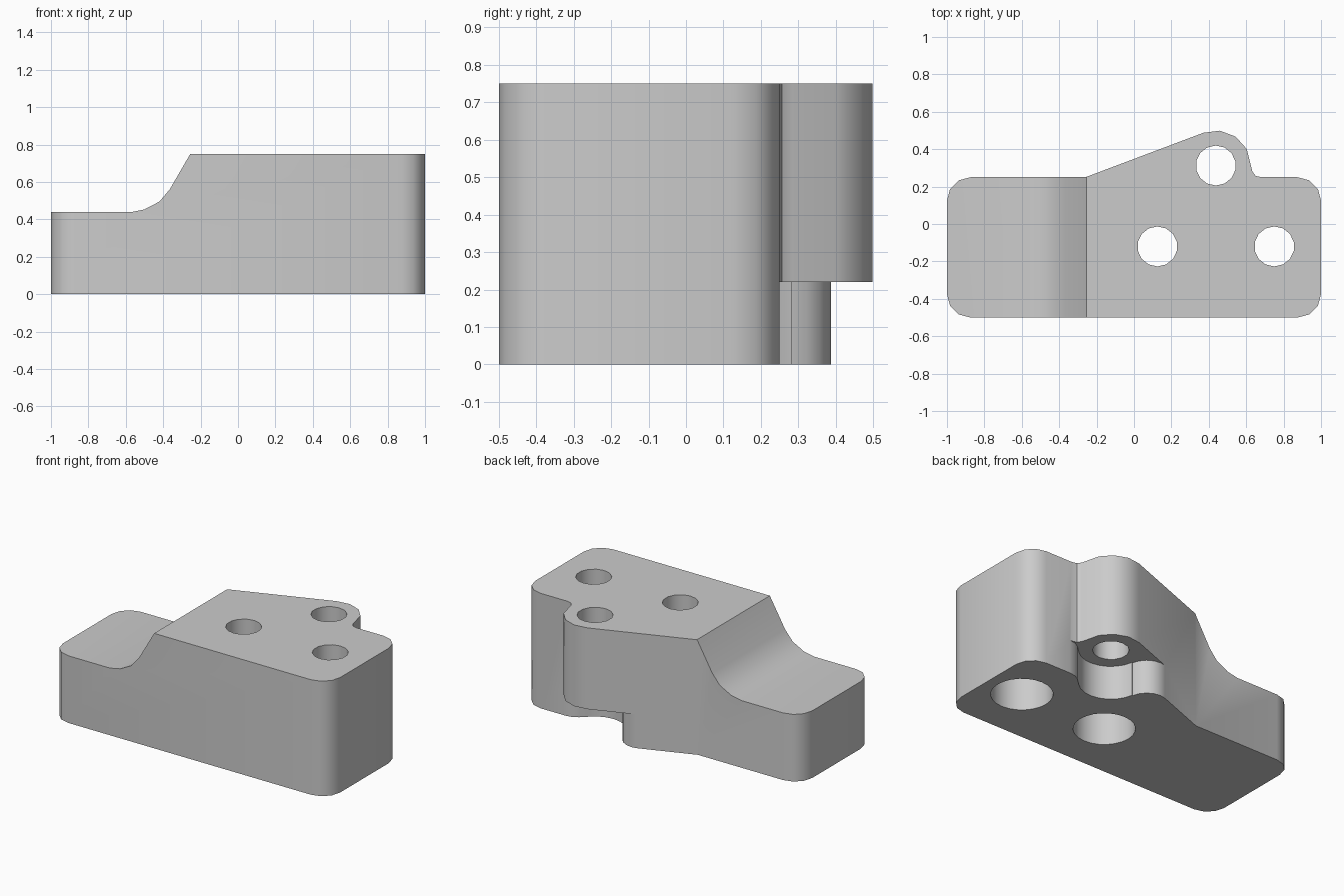
import bpy
import bmesh
from math import sin, cos, radians

cube = bpy.data.objects.get("Cube")
if cube:
    bpy.data.objects.remove(cube, do_unlink=True)

grey = bpy.data.materials.new("plain_grey")
grey.use_nodes = True
colour = (0.6, 0.6, 0.6, 1)
grey.diffuse_color = colour
grey.node_tree.nodes["Principled BSDF"].inputs["Base Color"].default_value = colour


def arc(cx, cy, r, start, end, steps):
    """Points along an arc, angles in degrees."""
    angles = [radians(start + (end - start) * i / steps) for i in range(steps + 1)]
    return [(cx + r * cos(a), cy + r * sin(a)) for a in angles]


def prism(name, points, low, high, along_y=False):
    """Extrude a closed outline along z, or along y for an x-z outline."""
    place = (lambda a, b, d: (a, d, b)) if along_y else (lambda a, b, d: (a, b, d))
    bm = bmesh.new()
    face = bm.faces.new([bm.verts.new(place(a, b, low)) for a, b in points])
    new = bmesh.ops.extrude_face_region(bm, geom=[face])["geom"]
    shift = (0, high - low, 0) if along_y else (0, 0, high - low)
    bmesh.ops.translate(bm, vec=shift, verts=[v for v in new if isinstance(v, bmesh.types.BMVert)])
    bmesh.ops.recalc_face_normals(bm, faces=bm.faces)
    mesh = bpy.data.meshes.new(name)
    bm.to_mesh(mesh)
    bm.free()
    mesh.materials.append(grey)
    obj = bpy.data.objects.new(name, mesh)
    bpy.context.collection.objects.link(obj)
    return obj


# Block outline with rounded corners and the ear bulging from the back
R = 0.125
EAR = (0.4375, 0.3125)
EAR_R = 0.1875
outline = arc(-1 + R, -0.5 + R, R, 180, 270, 3)
outline += arc(1 - R, -0.5 + R, R, 270, 360, 3)
outline += arc(1 - R, 0.25 - R, R, 0, 90, 3)
outline += [(0.685, 0.25), (0.65, 0.257), (0.632, 0.283)]
outline += arc(*EAR, EAR_R, 28, 111, 3)
outline += [(-0.26, 0.25)]
outline += arc(-1 + R, 0.25 - R, R, 90, 180, 3)
block = prism("mounting_block", outline, 0, 0.75)

# Curved step down to the low end
step = [(-1.2, 0.9), (-1.2, 0.438), (-0.575, 0.438), (-0.5, 0.453),
        (-0.42, 0.495), (-0.365, 0.56), (-0.255, 0.75), (-0.168, 0.9)]
cutters = [prism("step_cutter", step, -0.8, 0.8, along_y=True)]

# Relief under the ear: rounded shoulder, then a scoop around the hole
relief = [(0, 0.36)]
relief += arc(0.124, 0.262, R, 111, 9, 5)
relief += arc(*EAR, EAR_R, 189, 315, 8)
relief += [(0.615, 0.222), (0.65, 0.243), (0.7, 0.2505), (0.75, 0.6), (0, 0.6)]
cutters.append(prism("relief_cutter", relief, -0.1, 0.22))

# Through holes, two of them counterbored from below
for i, (x, y, bored) in enumerate([(0.125, -0.12, True), (0.75, -0.12, True), (*EAR, False)]):
    cutters.append(prism(f"hole_cutter_{i}", arc(x, y, 0.107, 13, 373 - 360 / 14, 13), -0.1, 0.9))
    if bored:
        cutters.append(prism(f"bore_cutter_{i}", arc(x, y, 0.182, 0, 345, 23), -0.1, 0.22))

for cutter in cutters:
    mod = block.modifiers.new(cutter.name, 'BOOLEAN')
    mod.operation = 'DIFFERENCE'
    mod.solver = 'EXACT'
    mod.object = cutter

# Apply the cuts and discard the cutters
bpy.ops.object.select_all(action='DESELECT')
block.select_set(True)
bpy.context.view_layer.objects.active = block
for cutter in cutters:
    bpy.ops.object.modifier_apply(modifier=cutter.name)
    bpy.data.objects.remove(cutter, do_unlink=True)
bpy.ops.object.shade_smooth_by_angle(angle=radians(35))
